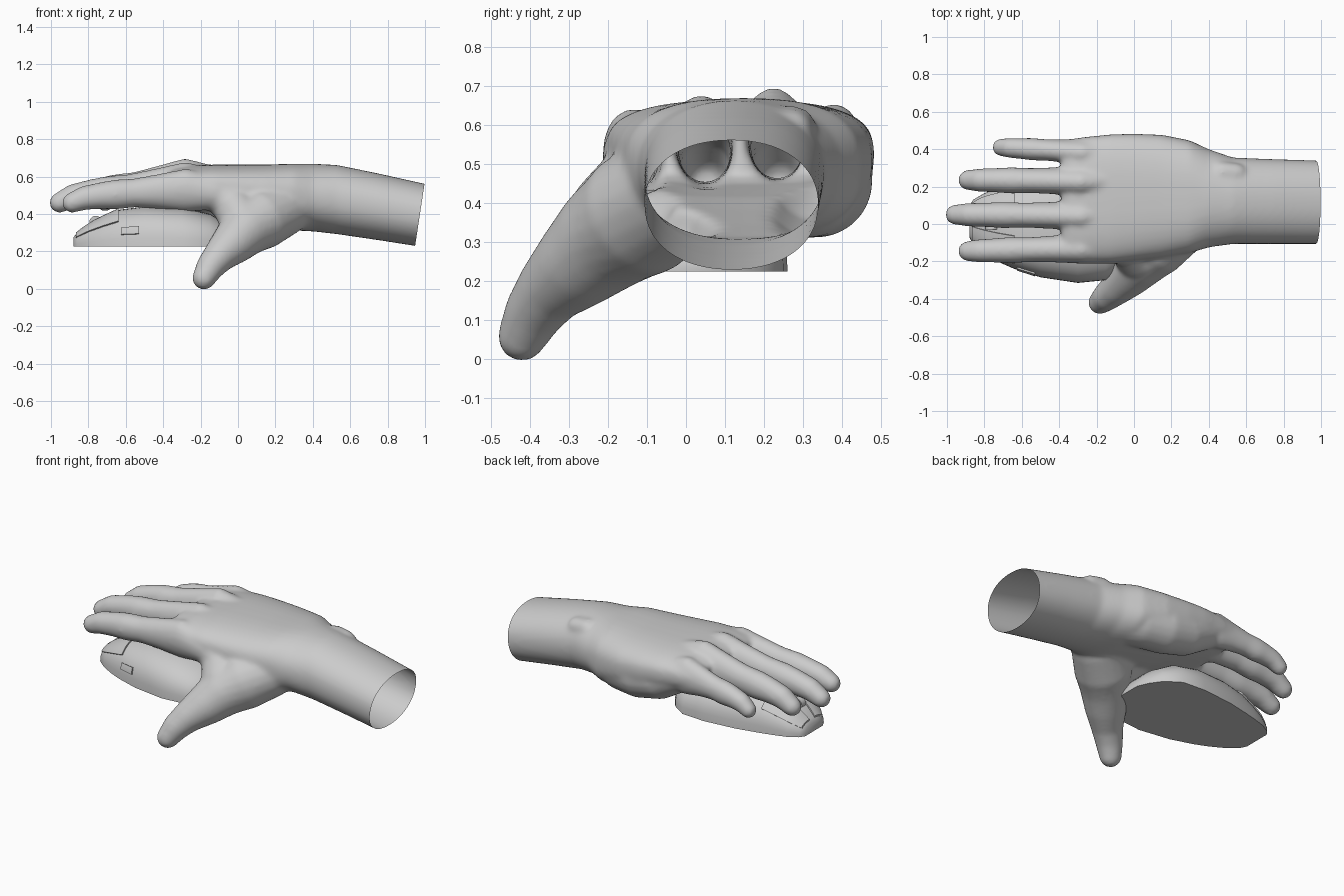
import bpy, bmesh, math
from mathutils import Vector

if "Cube" in bpy.data.objects:
    bpy.data.objects.remove(bpy.data.objects["Cube"])

grey = bpy.data.materials.new("light_grey")
grey.diffuse_color = (0.6, 0.6, 0.6, 1)
grey.use_nodes = True
grey.node_tree.nodes["Principled BSDF"].inputs["Base Color"].default_value = grey.diffuse_color


def make_object(name, bm):
    bmesh.ops.recalc_face_normals(bm, faces=bm.faces)
    mesh = bpy.data.meshes.new(name)
    bm.to_mesh(mesh)
    bm.free()
    mesh.materials.append(grey)
    ob = bpy.data.objects.new(name, mesh)
    bpy.context.collection.objects.link(ob)
    bpy.ops.object.select_all(action='DESELECT')
    bpy.context.view_layer.objects.active = ob
    ob.select_set(True)
    return ob


def loft(bm, rings):
    """Closed rings joined in order, with both ends capped."""
    rows = [[bm.verts.new(p) for p in ring] for ring in rings]
    n = len(rows[0])
    for a, b in zip(rows, rows[1:]):
        for i in range(n):
            j = (i + 1) % n
            bm.faces.new((a[i], a[j], b[j], b[i]))
    bm.faces.new(rows[0][::-1])
    bm.faces.new(rows[-1])


def power(v, e):
    return math.copysign(abs(v) ** e, v)


def lerp_table(table, x):
    for a, b in zip(table, table[1:]):
        if a[0] <= x <= b[0]:
            t = (x - a[0]) / (b[0] - a[0])
            return [p + (q - p) * t for p, q in zip(a[1:], b[1:])]
    return table[-1][1:]


def tube(bm, pts, n=20):
    """Limb through (x, y, z, radius[, height radius]) points with rounded ends."""
    c = [Vector(p[:3]) for p in pts]
    r = [p[3] for p in pts]
    h = [p[-1] for p in pts]
    rings = []
    for i in range(len(c)):
        d = (c[min(i + 1, len(c) - 1)] - c[max(i - 1, 0)]).normalized()
        u = d.cross(Vector((0.3, 1, 0.1))).normalized()
        v = d.cross(u)
        if i == 0:
            steps = [(-math.cos(a), math.sin(a)) for a in (0.15, 0.5, 0.9, 1.25, math.pi / 2)]
        elif i == len(c) - 1:
            steps = [(math.cos(a), math.sin(a)) for a in (math.pi / 2, 1.1, 0.6, 0.15)]
        else:
            steps = [(0, 1)]
        for along, s in steps:
            rings.append([c[i] + d * along * r[i] + (u * math.cos(a) * h[i] + v * math.sin(a) * r[i]) * s
                          for a in (2 * math.pi * k / n for k in range(n))])
    loft(bm, rings)


# Forearm and palm: x, y min, y max, z bottom, z top
arm = [(-0.385, -0.18, 0.435, 0.47, 0.62), (-0.34, -0.198, 0.455, 0.448, 0.645),
       (-0.25, -0.205, 0.467, 0.435, 0.66), (-0.12, -0.205, 0.48, 0.415, 0.664),
       (0.0, -0.195, 0.483, 0.382, 0.664), (0.15, -0.18, 0.477, 0.345, 0.664),
       (0.3, -0.155, 0.447, 0.312, 0.669), (0.4, -0.125, 0.40, 0.307, 0.669),
       (0.53, -0.107, 0.355, 0.292, 0.662), (0.75, -0.107, 0.347, 0.26, 0.617),
       (1.05, -0.107, 0.337, 0.213, 0.55)]
bm = bmesh.new()
rings = []
for x, y0, y1, z0, z1 in arm:
    e = 0.75 if x < 0.35 else 0.92
    rings.append([(x, (y0 + y1) / 2 + (y1 - y0) / 2 * power(math.cos(a), e),
                   (z0 + z1) / 2 + (z1 - z0) / 2 * power(math.sin(a), e))
                  for a in (2 * math.pi * k / 40 for k in range(40))])
loft(bm, rings)

# Four fingers: tip x, tip y, base y, base z, thickness
for xt, yt, yb, zb, s in [(-0.942, -0.145, -0.13, 0.562, 1.0), (-1.01, 0.05, 0.045, 0.598, 1.0),
                          (-0.942, 0.235, 0.23, 0.617, 1.0), (-0.76, 0.41, 0.385, 0.588, 0.86)]:
    x0 = xt + 0.055 * s
    pts = []
    # Fraction along, rise, radius, extra depth underneath
    for t, dz, r, low in [(0, 0, 0.055, 0), (0.1, 0.26, 0.063, 0.004), (0.25, 0.43, 0.066, 0.012),
                          (0.38, 0.52, 0.071, 0.018), (0.55, 0.62, 0.067, 0.022),
                          (0.75, 0.79, 0.072, 0.042), (1, 1, 0.082, 0.07)]:
        low *= 1 + (zb - 0.562) * 6
        z = 0.46 + (zb - 0.46) * dz - low / 2
        pts.append((x0 + (-0.28 - x0) * t, yt + (yb - yt) * t, z, r * s, r * s + low / 2))
    pts.append((-0.12, yb, zb - 0.05, 0.085 * s, 0.09 * s))
    tube(bm, pts)

# Thumb with its fleshy root
tube(bm, [(-0.182, -0.42, 0.058, 0.064), (-0.15, -0.392, 0.115, 0.077), (-0.10, -0.35, 0.175, 0.09),
          (-0.03, -0.28, 0.24, 0.117), (0.03, -0.21, 0.305, 0.14), (0.12, -0.12, 0.37, 0.165),
          (0.25, -0.02, 0.435, 0.15)])
# Web between thumb and index finger
tube(bm, [(0.02, -0.175, 0.37, 0.125), (-0.04, -0.115, 0.46, 0.11), (-0.13, -0.10, 0.53, 0.10)])
# Heel pad on the little finger side
tube(bm, [(0.36, 0.23, 0.465, 0.14), (0.2, 0.31, 0.455, 0.145), (0.07, 0.335, 0.455, 0.145),
          (-0.08, 0.345, 0.475, 0.13), (-0.24, 0.36, 0.54, 0.10)])
# Wrist bone bump
tube(bm, [(0.47, 0.275, 0.59, 0.06), (0.55, 0.27, 0.585, 0.055)])

# Fuse all limbs into one smooth skin
hand = make_object("hand", bm)
fuse = hand.modifiers.new("fuse", 'REMESH')
fuse.mode = 'VOXEL'
fuse.voxel_size = 0.011
soft = hand.modifiers.new("soften", 'SMOOTH')
soft.factor = 0.5
soft.iterations = 18
for m in ("fuse", "soften"):
    bpy.ops.object.modifier_apply(modifier=m)

# Slanted open cut at the forearm
bm = bmesh.new()
bm.from_mesh(hand.data)
bmesh.ops.bisect_plane(bm, geom=bm.verts[:] + bm.edges[:] + bm.faces[:],
                       plane_co=(0.997, 0, 0.56), plane_no=(0.33, 0, -0.05), clear_outer=True)
bm.to_mesh(hand.data)
bm.free()
hand.data.materials.clear()
hand.data.materials.append(grey)
bpy.ops.object.shade_smooth()

# Mouse body: x, y min, y max, top z
BASE = 0.225
mouse = [(-0.88, -0.07, 0.10, 0.275), (-0.86, -0.11, 0.13, 0.30), (-0.80, -0.16, 0.165, 0.342),
         (-0.72, -0.205, 0.19, 0.385), (-0.64, -0.24, 0.21, 0.422), (-0.5, -0.285, 0.24, 0.44),
         (-0.3, -0.315, 0.26, 0.435), (-0.15, -0.30, 0.25, 0.40), (-0.06, -0.24, 0.19, 0.35),
         (-0.01, -0.16, 0.12, 0.30), (0.02, -0.08, 0.05, 0.25)]


def shell_point(x, t, lift=0.0):
    """Point on the mouse dome; t runs 0 (+y edge) to 1 (-y edge)."""
    y0, y1, z1 = lerp_table(mouse, x)
    a = math.pi * t
    return Vector((x, (y0 + y1) / 2 + ((y1 - y0) / 2 + lift) * power(math.cos(a), 0.75),
                   BASE + (z1 - BASE + lift) * power(math.sin(a), 0.75)))


bm = bmesh.new()
loft(bm, [[shell_point(row[0], k / 24) for k in range(25)] for row in mouse])
make_object("mouse_body", bm)
bpy.ops.object.shade_smooth_by_angle(angle=math.radians(40))


def plate(name, x0, x1, t0, t1, lift):
    """Thin raised panel that follows the dome."""
    bm = bmesh.new()
    rings = []
    for i in range(9):
        x = x0 + (x1 - x0) * i / 8
        ts = [t0 + (t1 - t0) * k / 8 for k in range(9)]
        rings.append([shell_point(x, t, lift) for t in ts] + [shell_point(x, t, -0.004) for t in ts[::-1]])
    loft(bm, rings)
    make_object(name, bm)
    bpy.ops.object.shade_smooth_by_angle(angle=math.radians(40))


# Click buttons either side of the wheel groove, and a thumb button
plate("left_click_button", -0.865, -0.64, 0.54, 0.8, 0.009)
plate("right_click_button", -0.865, -0.64, 0.2, 0.46, 0.009)
plate("thumb_button", -0.625, -0.53, 0.87, 0.93, 0.009)

# Scroll wheel
bm = bmesh.new()
loft(bm, [[(-0.76 + 0.035 * math.cos(a), y, 0.355 + 0.035 * math.sin(a))
           for a in (2 * math.pi * k / 20 for k in range(20))] for y in (-0.03, 0.01)])
make_object("scroll_wheel", bm)
bpy.ops.object.shade_smooth_by_angle(angle=math.radians(40))
